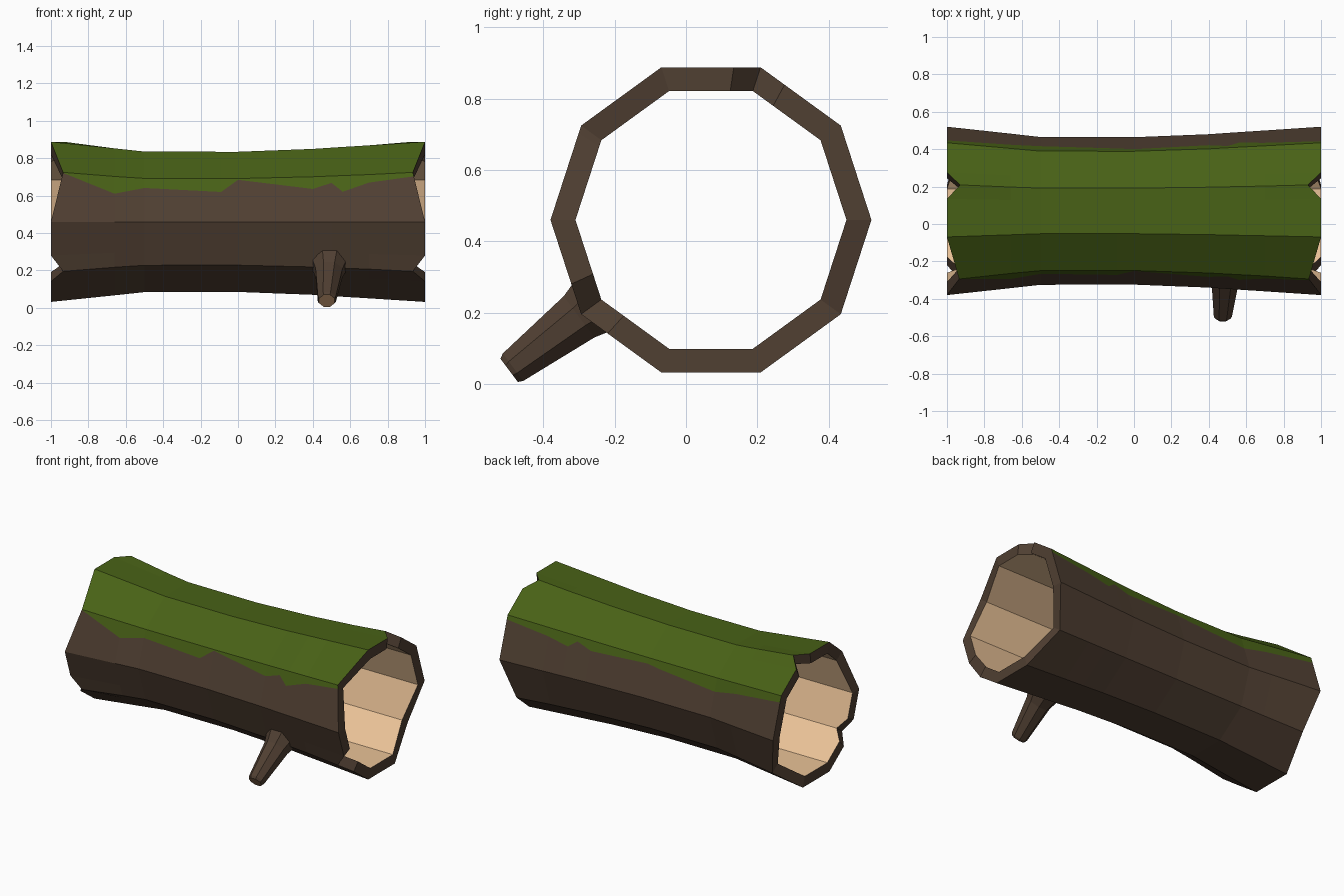
import bpy, bmesh
from math import sin, cos, pi, radians
from mathutils import Vector

if "Cube" in bpy.data.objects:
    bpy.data.objects.remove(bpy.data.objects["Cube"])

CY, CZ, INNER = 0.07, 0.46, 0.38


def material(name, rgb):
    m = bpy.data.materials.new(name)
    m.diffuse_color = (*rgb, 1)
    m.use_nodes = True
    m.node_tree.nodes["Principled BSDF"].inputs["Base Color"].default_value = m.diffuse_color
    return m


BARK = material("bark", (0.08, 0.05, 0.032))
MOSS = material("moss", (0.065, 0.12, 0.008))
WOOD = material("wood", (0.82, 0.54, 0.31))
CUT = material("cut_wood", (0.40, 0.23, 0.12))


def make(name, bm, mats):
    bmesh.ops.recalc_face_normals(bm, faces=bm.faces)
    me = bpy.data.meshes.new(name)
    bm.to_mesh(me)
    bm.free()
    for m in mats:
        me.materials.append(m)
    ob = bpy.data.objects.new(name, me)
    bpy.context.collection.objects.link(ob)


# Stations along the log: x, radius, lower moss edge at back and front
stations = [(-1, .45, .15, .01), (-.66, .413, .25, .38), (-.5, .395, .35, .22),
            (-.09, .394, .2, .31), (0, .394, .15, .03), (.4, .41, .25, .27),
            (.5, .417, .12, .15), (.56, .421, .3, .35), (.7, .43, .2, .17),
            (1, .45, .1, .08)]
# Broken ends: how far some decagon corners are set back
inset = {2: .07, 4: .065, 6: .065, 9: .065}


def columns(back, front):
    """Positions round the decagon in corner units, with notch and moss points."""
    return [0, 1 - back, 1, 1.7, 2, 2.27, 3, 4, 4 + front, 5, 5.68, 6, 6.33, 7, 8, 9]


def setback(u):
    if u in (1.7, 2.27, 5.68, 6.33):
        return 0
    i, f = int(u), u % 1
    return inset.get(i, 0) * (1 - f) + inset.get((i + 1) % 10, 0) * f


def point(x, r, u):
    i, f = int(u), u % 1
    a, b = (Vector((x, CY + r * cos(k * pi / 5), CZ + r * sin(k * pi / 5)))
            for k in (i, i + 1))
    return a.lerp(b, f)


# Hollow log: outer rings, then the inner bore closed back to the first ring
bm = bmesh.new()
rings = []


def add_ring(x, r, back, front):
    ring = []
    for u in columns(back, front):
        px = x - setback(u) * x if abs(x) == 1 else x
        ring.append(bm.verts.new(point(px, r, u)))
    rings.append(ring)


for s in stations:
    add_ring(*s)
for s in (stations[-1], stations[0]):
    add_ring(s[0], INNER, *s[2:])

n, last = len(rings[0]), len(stations) - 1
for k in range(len(rings)):
    a, b = rings[k], rings[(k + 1) % len(rings)]
    for j in range(n):
        f = bm.faces.new((a[j], a[(j + 1) % n], b[(j + 1) % n], b[j]))
        if k < last:
            f.material_index = 1 if 1 <= j <= 7 else 0
        elif k == last + 1:
            f.material_index = 2
make("hollow_log", bm, [BARK, MOSS, WOOD])

# Branch stub: tapered octagon flaring into the log
bm = bmesh.new()
axis = Vector((-.01, -.8, -.6)).normalized()
side = Vector((1, 0, 0))
up = axis.cross(side).normalized()
profile = [((.49, -.244, .232), .1), ((.487, -.30, .188), .078),
           ((.475, -.485, .047), .052), ((.475, -.496, .038), .044)]
rings = []
for c, r in profile:
    rings.append([bm.verts.new(Vector(c) + r * (side * cos(t) + up * sin(t)))
                  for t in (radians(22.5 + 45 * i) for i in range(8))])
for a, b in zip(rings, rings[1:]):
    for j in range(8):
        bm.faces.new((a[j], a[(j + 1) % 8], b[(j + 1) % 8], b[j]))
bm.faces.new(rings[0])
bm.faces.new(rings[-1]).material_index = 1
make("branch_stub", bm, [BARK, CUT])
